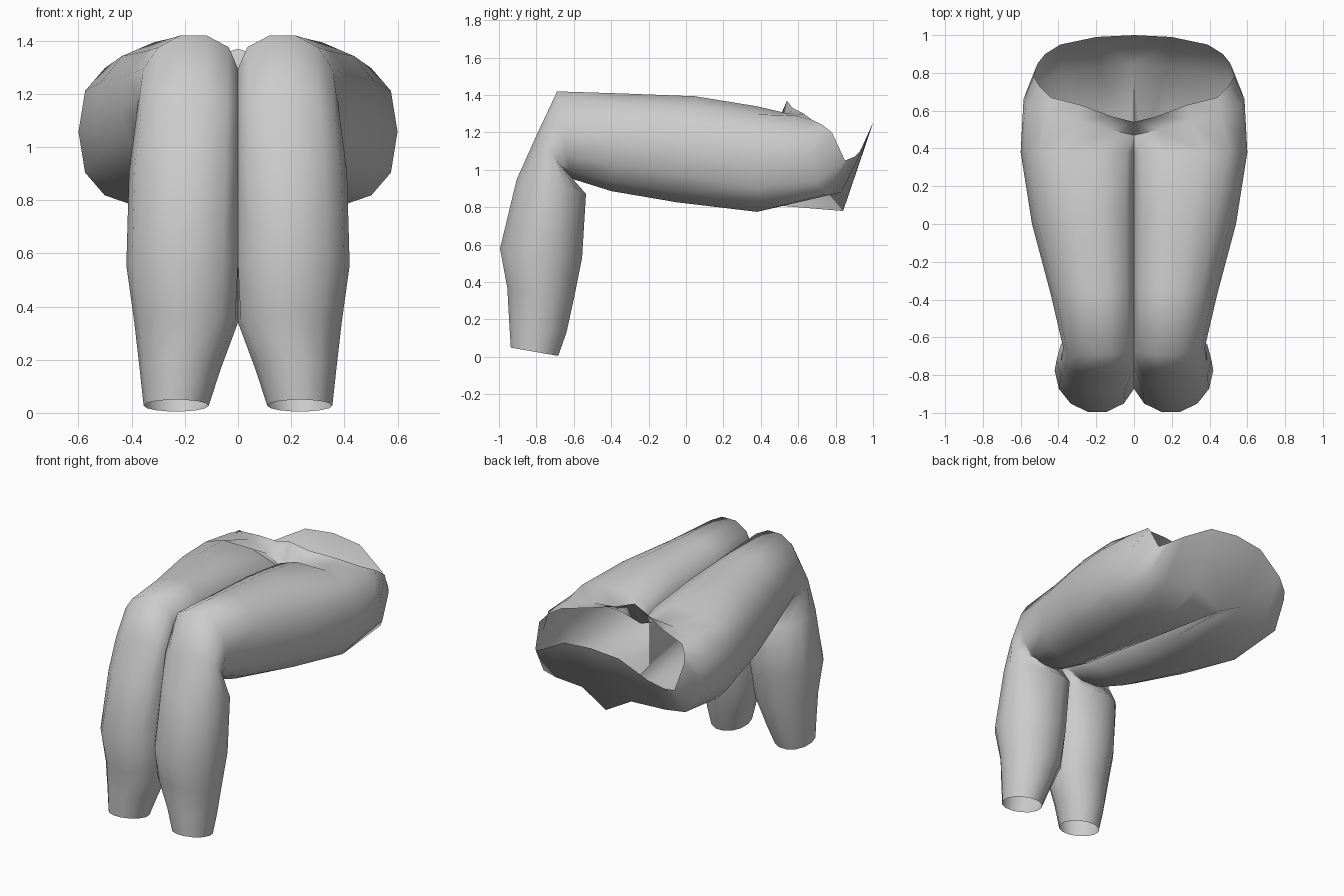
import bpy, bmesh
from math import sin, cos, pi, copysign

cube = bpy.data.objects.get("Cube")
if cube:
    bpy.data.objects.remove(cube)

SIDES = 14

fabric = bpy.data.materials.new("grey_fabric")
fabric.use_nodes = True
color = (0.6, 0.6, 0.6, 1)
fabric.diffuse_color = color
fabric.node_tree.nodes["Principled BSDF"].inputs["Base Color"].default_value = color


def leg_ring(front, back, inner, outer, power=1):
    """Oval section of a leg, boxier at low power, cut flat where the legs meet."""
    cx, hw = (inner + outer) / 2, (outer - inner) / 2
    ring = []
    for k in range(SIDES):
        c, s = (copysign(abs(f(2 * pi * k / SIDES)) ** power, f(2 * pi * k / SIDES))
                for f in (cos, sin))
        y, z = (b + (f - b) * (1 + s) / 2 for f, b in zip(front, back))
        ring.append((max(0, cx + hw * c), y, z))
    return ring


def hip_ring(front_half, back_half):
    """Half loop round the hips: side to front centre, back centre to side."""
    fill = SIDES - len(front_half) - len(back_half)
    return front_half + [front_half[-1]] * (fill - 1) + [back_half[0]] + back_half


# Leg sections from hem to hip: front/top (y, z), back/bottom (y, z), inner x, outer x
rings = [leg_ring(*r) for r in (
    ((-.94, .05), (-.68, .005), .11, .355),
    ((-.95, .2), (-.635, .13), .065, .37),
    ((-.96, .37), (-.595, .31), -.01, .39),
    ((-1.0, .58), (-.55, .53), -.03, .42),
    ((-.91, .95), (-.53, .87), -.04, .41),
    ((-.8, 1.19), (-.65, 1.0), -.04, .385),
    ((-.69, 1.425), (-.62, .95), -.04, .375, .95),
    ((-.35, 1.415), (-.4, .88), -.05, .44, .95),
    ((.05, 1.4), (-.05, .82), -.06, .54, .9),
    ((.38, 1.345), (.38, .77), -.06, .6, .75),
)]
leg_count = len(rings)

# Seat and waist opening
rings.append(hip_ring(
    [(.585, .66, 1.08), (.575, .62, 1.2), (.46, .58, 1.29), (.3, .55, 1.3),
     (.13, .5, 1.27), (0, .47, 1.21)],
    [(0, .84, .78), (.18, .83, .88), (.4, .79, .87), (.52, .75, .87), (.57, .7, .94)]))
rings.append(hip_ring(
    [(.53, .78, 1.2), (.5, .73, 1.24), (.44, .67, 1.27), (.28, .63, 1.3),
     (.12, .57, 1.33), (0, .54, 1.37)],
    [(0, 1.0, 1.25), (.2, .99, 1.23), (.39, .95, 1.12), (.47, .9, 1.07), (.51, .85, 1.05)]))

# Skin the sections, leaving hem, waist and the inside of the hips open
bm = bmesh.new()
loops = [[bm.verts.new(p) for p in ring] for ring in rings]
for i, (low, high) in enumerate(zip(loops, loops[1:])):
    for k in range(SIDES):
        n = (k + 1) % SIDES
        quad = (low[k], low[n], high[n], high[k])
        if i >= leg_count - 1 and all(v.co.x < 1e-4 for v in quad):
            continue
        bm.faces.new(quad)
bmesh.ops.delete(bm, geom=[v for v in bm.verts if not v.link_faces], context='VERTS')
bmesh.ops.recalc_face_normals(bm, faces=bm.faces)

# Mirror to the other leg and weld the hips along the centre
half = bm.faces[:] + bm.edges[:] + bm.verts[:]
copy = bmesh.ops.duplicate(bm, geom=half)["geom"]
for v in (g for g in copy if isinstance(g, bmesh.types.BMVert)):
    v.co.x = -v.co.x
bmesh.ops.reverse_faces(bm, faces=[g for g in copy if isinstance(g, bmesh.types.BMFace)])
seam = [v for v in bm.verts if abs(v.co.x) < 1e-4 and v.co.y > .42]
bmesh.ops.remove_doubles(bm, verts=seam, dist=1e-4)

mesh = bpy.data.meshes.new("trousers")
bm.to_mesh(mesh)
bm.free()
mesh.materials.append(fabric)
trousers = bpy.data.objects.new("trousers", mesh)
bpy.context.collection.objects.link(trousers)

bpy.ops.object.select_all(action='DESELECT')
trousers.select_set(True)
bpy.context.view_layer.objects.active = trousers
bpy.ops.object.shade_smooth_by_angle(angle=1.5)
